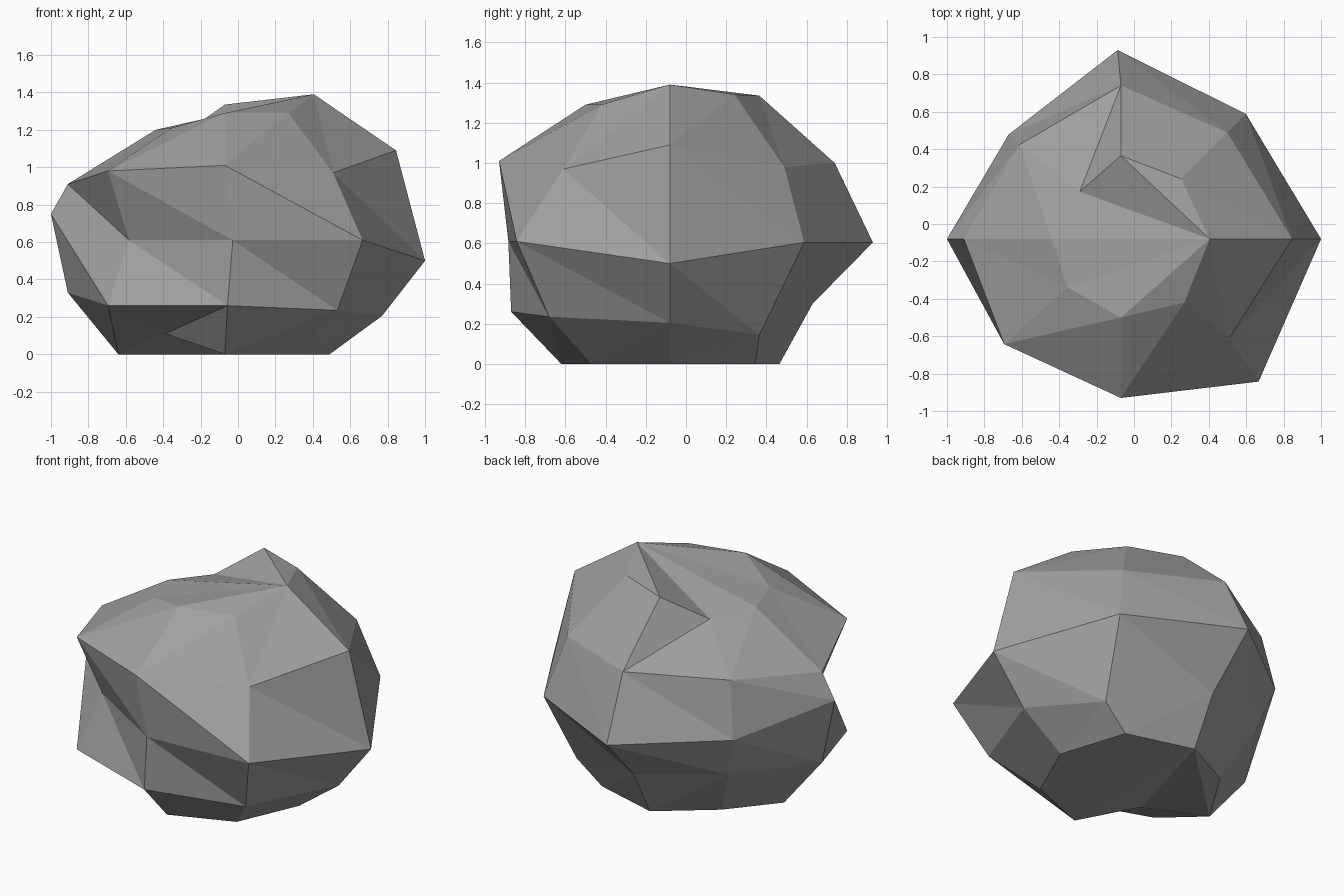
import bpy
import bmesh
from math import cos, sin, radians
from mathutils import Vector

default_cube = bpy.data.objects.get("Cube")
if default_cube:
    bpy.data.objects.remove(default_cube, do_unlink=True)

# Eight spokes, going round from -x through the front
SPOKES = (180, 222, 270, 315, 0, 45, 90, 137)
AXIS = Vector((-.07, -.08, 0))

# Each ring: distance from the axis along each spoke, height there,
# and the corners that stray sideways from their spoke (in degrees)
crown = ((.37, .385, .42, .48, .475, .455, .445, .335),
         (1.2, 1.21, 1.29, 1.29, 1.39, 1.34, 1.335, 1.18),
         {7: -6})
shoulder = ((.84, .84, .85, .785, .915, .805, .82, .74),
            (.91, .98, 1.01, .97, 1.09, .98, 1, .97),
            {3: 2.5})
belly = ((.93, .69, .805, 1.06, 1.07, .945, 1.01, .82),
         (.75, .61, .61, .61, .5, .605, .605, .62),
         {2: 3, 3: -1, 6: 1})
underside = ((.84, .84, .79, .85, .84, .74, .71, .71),
             (.33, .26, .26, .235, .205, .145, .3, .35),
             {2: 1, 5: -8})
foot = ((.57, .45, .54, .55, .56, .6, .545, .5),
        (0, .11, 0, 0, 0, 0, 0, .03),
        {1: 3})


def make_material(name, colour):
    material = bpy.data.materials.new(name)
    material.use_nodes = True
    material.diffuse_color = colour
    shader = material.node_tree.nodes["Principled BSDF"]
    shader.inputs["Base Color"].default_value = colour
    shader.inputs["Roughness"].default_value = .9
    return material


def add_ring(bm, ring):
    """Place one ring of corners round the axis."""
    radii, heights, strays = ring
    corners = []
    for i, (angle, radius, height) in enumerate(zip(SPOKES, radii, heights)):
        turn = radians(angle + strays.get(i, 0))
        offset = Vector((radius * cos(turn), radius * sin(turn), height))
        corners.append(bm.verts.new(AXIS + offset))
    return corners


def bridge(bm, upper, lower, flip):
    """Join two rings with a band of triangles."""
    count = len(upper)
    for i in range(count):
        j = (i + 1) % count
        if flip:
            bm.faces.new((upper[i], lower[i], upper[j]))
            bm.faces.new((upper[j], lower[i], lower[j]))
        else:
            bm.faces.new((upper[i], lower[i], lower[j]))
            bm.faces.new((upper[i], lower[j], upper[j]))


def fan_cap(bm, ring, hub):
    """Close a ring with triangles spreading from one of its corners."""
    ordered = ring[hub:] + ring[:hub]
    for first, second in zip(ordered[1:], ordered[2:]):
        bm.faces.new((ordered[0], first, second))


# Faceted boulder: stacked rings, closed at the crown and the foot
bm = bmesh.new()
rings = [add_ring(bm, r) for r in (crown, shoulder, belly, underside, foot)]
for upper, lower in zip(rings, rings[1:]):
    bridge(bm, upper, lower, flip=upper is rings[0] or lower is rings[-1])
fan_cap(bm, rings[0], hub=4)
fan_cap(bm, rings[-1], hub=6)
bmesh.ops.recalc_face_normals(bm, faces=bm.faces)

mesh = bpy.data.meshes.new("boulder")
bm.to_mesh(mesh)
bm.free()
mesh.materials.append(make_material("stone grey", (.35, .35, .35, 1)))
boulder = bpy.data.objects.new("boulder", mesh)
bpy.context.collection.objects.link(boulder)
